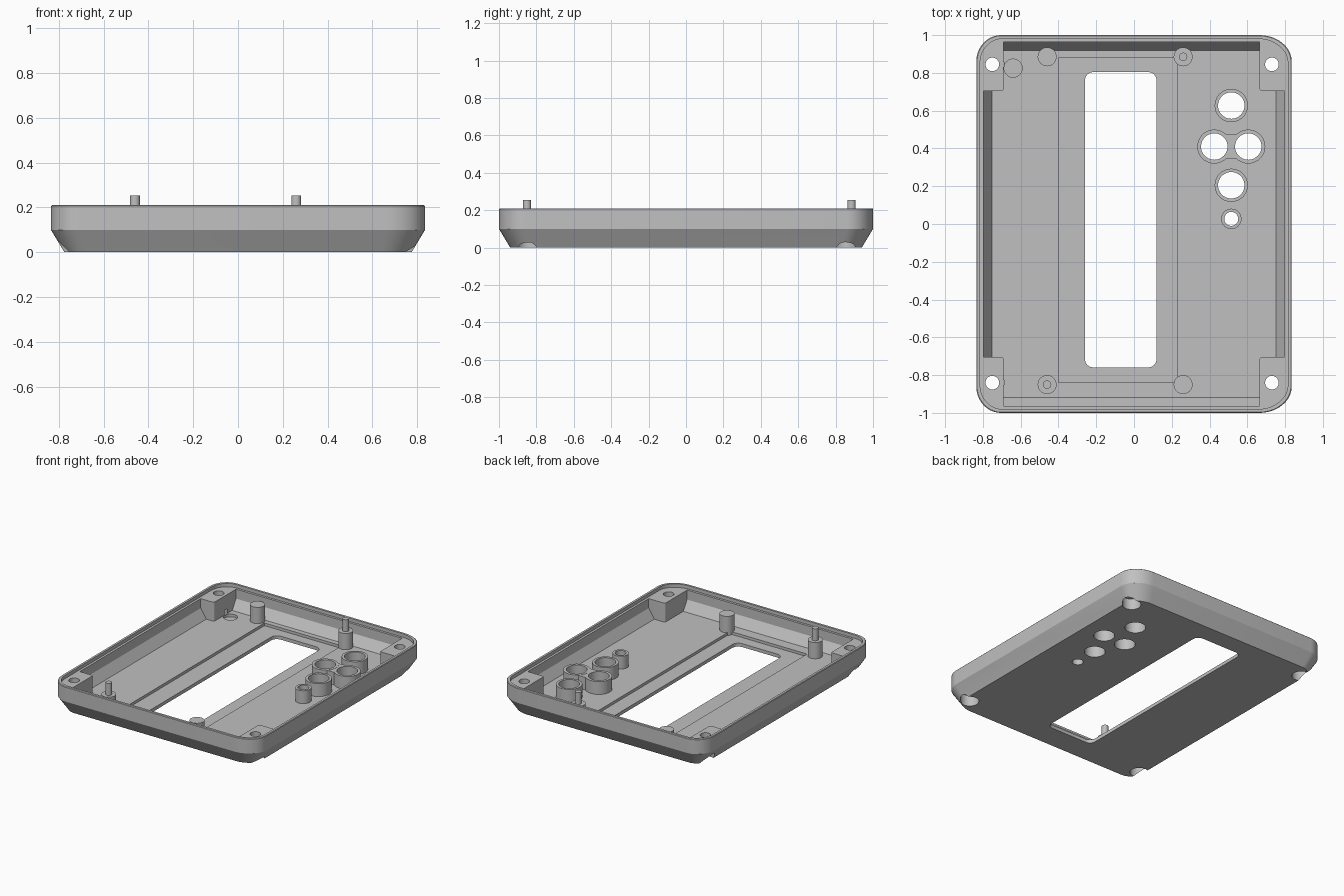
import bpy
import bmesh
from math import cos, sin, pi, radians

default = bpy.data.objects.get("Cube")
if default:
    bpy.data.objects.remove(default, do_unlink=True)

grey = bpy.data.materials.new("plain grey")
grey.use_nodes = True
colour = (0.53, 0.53, 0.53, 1)
grey.diffuse_color = colour
grey.node_tree.nodes["Principled BSDF"].inputs["Base Color"].default_value = colour

FLOOR, RECESS, LEDGE, TOP = 0.045, 0.025, 0.185, 0.21


def ring(x0, x1, y0, y1, z, left, right, ry, steps=10):
    """Rounded rectangle with separate left and right corner widths."""
    corners = [(x1, y1, -1, -1, right), (x0, y1, 1, -1, left),
               (x0, y0, 1, 1, left), (x1, y0, -1, 1, right)]
    points = []
    for q, (x, y, sx, sy, rx) in enumerate(corners):
        for i in range(steps + 1):
            a = (q + i / steps) * pi / 2
            points.append((x + sx * rx + rx * cos(a), y + sy * ry + ry * sin(a), z))
    return points


def circle(x, y, z, r, sides=40):
    return [(x + r * cos(2 * pi * i / sides), y + r * sin(2 * pi * i / sides), z)
            for i in range(sides)]


def loft(name, rings, closed=False):
    """Skin rings; cap both ends, or join the last ring to the first."""
    bm = bmesh.new()
    loops = [[bm.verts.new(p) for p in r] for r in rings]
    pairs = list(zip(loops, loops[1:]))
    if closed:
        pairs.append((loops[-1], loops[0]))
    else:
        bm.faces.new(loops[0][::-1])
        bm.faces.new(loops[-1])
    for a, b in pairs:
        for i in range(len(a)):
            j = (i + 1) % len(a)
            bm.faces.new((a[i], a[j], b[j], b[i]))
    bmesh.ops.recalc_face_normals(bm, faces=bm.faces)
    mesh = bpy.data.meshes.new(name)
    bm.to_mesh(mesh)
    bm.free()
    mesh.materials.append(grey)
    obj = bpy.data.objects.new(name, mesh)
    bpy.context.collection.objects.link(obj)
    return obj


def box(name, x0, x1, y0, y1, z0, z1, r=0.005):
    return loft(name, [ring(x0, x1, y0, y1, z, r, r, r, 4) for z in (z0, z1)])


def cylinder(name, x, y, r, z0, z1):
    return loft(name, [circle(x, y, z, r) for z in (z0, z1)])


def tube(name, x, y, outer, inner, z0, z1):
    return loft(name, [circle(x, y, z0, outer), circle(x, y, z1, outer),
                       circle(x, y, z1, inner), circle(x, y, z0, inner)], True)


def select(obj):
    bpy.ops.object.select_all(action='DESELECT')
    obj.select_set(True)
    bpy.context.view_layer.objects.active = obj


def cut(target, cutter):
    mod = target.modifiers.new("cut", 'BOOLEAN')
    mod.operation, mod.solver, mod.object = 'DIFFERENCE', 'EXACT', cutter
    select(target)
    bpy.ops.object.modifier_apply(modifier=mod.name)
    bpy.data.objects.remove(cutter, do_unlink=True)


def inset_ring(d, z, left=0.13, right=0.17, ry=0.14):
    return ring(-0.835 + d, 0.835 - d, -1 + d, 1 - d, z,
                left - d * 0.6, right - d * 0.6, ry - d * 0.6)


# Outer case with a chamfered underside
case = loft("case_shell", [inset_ring(0.06, 0), inset_ring(0, 0.1),
                           inset_ring(0, TOP - 0.004), inset_ring(0.004, TOP)])
parts = [case]

# Stepped lip around the rim
cut(case, loft("lip_cutter", [inset_ring(0.02, LEDGE), inset_ring(0.02, 0.3)]))

# Inner cavity, leaving a screw block in every corner
cavity = loft("cavity_cutter", [inset_ring(0.082, FLOOR, 0.08, 0.08, 0.08),
                                inset_ring(0.037, 0.115, 0.06, 0.06, 0.06),
                                inset_ring(0.037, 0.2, 0.06, 0.06, 0.06)])
for x0, x1 in ((-0.9, -0.69), (0.665, 0.9)):
    for y0, y1 in ((-1.1, -0.705), (0.705, 1.1)):
        cut(cavity, box("block", x0, x1, y0, y1, -0.1, 0.4, 0.012))
cut(case, cavity)

# Shallow display recess, window and round floor dimple
cut(case, box("recess_cutter", -0.4, 0.23, -0.84, 0.88, RECESS, 0.1))
cut(case, box("window_cutter", -0.26, 0.12, -0.76, 0.805, -0.1, 0.1, 0.045))
cut(case, cylinder("dimple_cutter", -0.64, 0.825, 0.048, RECESS, 0.1))

# Screw holes with counterbores below
for x in (-0.75, 0.73):
    for y in (-0.84, 0.845):
        cut(case, cylinder("screw_cutter", x, y, 0.036, -0.1, 0.3))
        cut(case, cylinder("counterbore_cutter", x, y, 0.062, -0.1, 0.08))

# Button guides around holes through the floor
buttons = [("upper", 0.515, 0.627, 0.088, 0.07), ("left", 0.605, 0.41, 0.09, 0.07),
           ("right", 0.425, 0.41, 0.09, 0.07), ("lower", 0.515, 0.205, 0.088, 0.07),
           ("small", 0.515, 0.027, 0.054, 0.037)]
web = box("button_guide_web", 0.46, 0.57, 0.343, 0.477, 0.035, 0.138)
for name, x, y, outer, inner in buttons:
    cut(case, cylinder("button_cutter", x, y, inner, -0.1, 0.1))
    if name in ("left", "right"):
        cut(web, cylinder("web_cutter", x, y, 0.08, -0.1, 0.3))
    parts.append(tube(name + "_button_guide", x, y, outer, inner, 0.035, 0.14))
parts.append(web)

# Board supports, two of them with locating pins
for x in (-0.46, 0.26):
    for y in (-0.85, 0.885):
        place = ("front" if y < 0 else "back") + ("_right" if x < 0 else "_left")
        pinned = (x < 0) == (y < 0)
        rings = [circle(x, y, 0.015, 0.05), circle(x, y, 0.165, 0.05)]
        if pinned:
            rings += [circle(x, y, 0.165, 0.022), circle(x, y, 0.253, 0.022)]
        parts.append(loft(place + "_support_post", rings))

for part in parts:
    select(part)
    bpy.ops.object.shade_smooth_by_angle(angle=radians(30))
